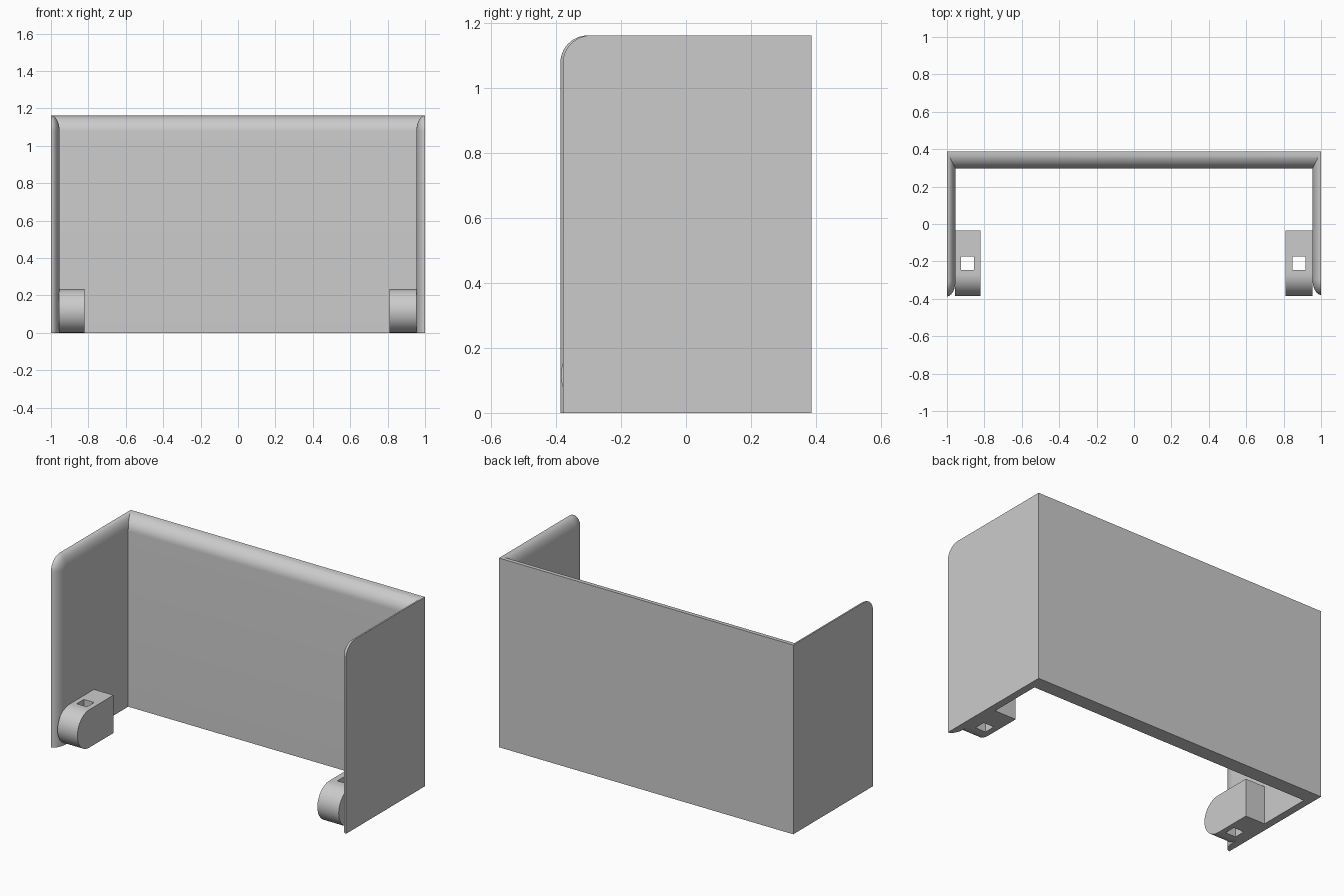
import bpy, bmesh
from math import sin, cos, pi, radians

cube = bpy.data.objects.get("Cube")
if cube:
    bpy.data.objects.remove(cube, do_unlink=True)

grey = bpy.data.materials.new("light_grey")
grey.use_nodes = True
colour = (0.6, 0.6, 0.6, 1)
grey.diffuse_color = colour
grey.node_tree.nodes["Principled BSDF"].inputs["Base Color"].default_value = colour


def finish(name, bm, smooth=True):
    bmesh.ops.remove_doubles(bm, verts=bm.verts, dist=0.0002)
    bmesh.ops.recalc_face_normals(bm, faces=bm.faces)
    mesh = bpy.data.meshes.new(name)
    bm.to_mesh(mesh)
    bm.free()
    mesh.materials.append(grey)
    obj = bpy.data.objects.new(name, mesh)
    bpy.context.collection.objects.link(obj)
    bpy.ops.object.select_all(action='DESELECT')
    obj.select_set(True)
    bpy.context.view_layer.objects.active = obj
    if smooth:
        bpy.ops.object.shade_smooth_by_angle(angle=radians(30))
    return obj


# Three-sided screen: flat outside, quarter-round rim on the inside
HEIGHT, RADIUS, SIDE, BACK, BACK_Y = 1.162, 0.085, 0.046, 0.09, 0.387
FRONT_Y = {-1: -0.387, 1: -0.379}
STEPS = 12


def side_path(s, a):
    """Rim line of one side panel, from front bottom to top back corner."""
    inset = RADIUS * (1 - cos(a))
    x = s * (1 - SIDE * sin(a))
    cy, cz, r = FRONT_Y[s] + RADIUS, HEIGHT - RADIUS, RADIUS - inset
    pts = [(x, FRONT_Y[s] + inset, 0)]
    for i in range(STEPS + 1):
        t = pi / 2 * i / STEPS
        pts.append((x, cy - r * cos(t), cz + r * sin(t)))
    pts.append((x, BACK_Y - BACK * sin(a), HEIGHT - inset))
    return pts


bm = bmesh.new()
angles = [pi / 2 * i / STEPS for i in range(STEPS + 1)]
left = [[bm.verts.new(p) for p in side_path(1, a)] for a in angles]
right = [[bm.verts.new(p) for p in side_path(-1, a)] for a in angles]
rows = [l + r[::-1] for l, r in zip(left, right)]
for lo, hi in zip(rows, rows[1:]):
    for i in range(len(lo) - 1):
        bm.faces.new((lo[i], lo[i + 1], hi[i + 1], hi[i]))

# Outer and inner panel faces, then the underside
corners = []
for k in (0, -1):
    feet = []
    for side in (left, right):
        top = side[k][-1]
        foot = bm.verts.new((top.co.x, top.co.y, 0))
        bm.faces.new(side[k] + [foot])
        feet.append(foot)
    bm.faces.new((left[k][-1], right[k][-1], feet[1], feet[0]))
    corners.append(feet)
outer, inner = corners
for n, side in enumerate((left, right)):
    bm.faces.new([row[0] for row in side] + [inner[n], outer[n]])
bm.faces.new((outer[0], outer[1], inner[1], inner[0]))
finish("screen_panels", bm)


# Mounting lugs: half-round front, square hole straight through
def lug(name, x0, x1):
    r, front, back = 0.1165, -0.385, -0.035
    profile = [(back, 0)]
    for i in range(33):
        t = -pi / 2 - pi * i / 32
        profile.append((front + r + r * cos(t), r + r * sin(t)))
    profile.append((back, 2 * r))
    b = bmesh.new()
    face = b.faces.new([b.verts.new((x0, y, z)) for y, z in profile])
    ext = bmesh.ops.extrude_face_region(b, geom=[face])
    moved = [v for v in ext["geom"] if isinstance(v, bmesh.types.BMVert)]
    bmesh.ops.translate(b, verts=moved, vec=(x1 - x0, 0, 0))
    obj = finish(name, b)

    c = bmesh.new()
    bmesh.ops.create_cube(c, size=1)
    bmesh.ops.scale(c, verts=c.verts, vec=(0.07, 0.07, 1))
    bmesh.ops.translate(c, verts=c.verts, vec=((x0 + x1) / 2, -0.21, 0.1))
    cutter = finish("hole_cutter", c, smooth=False)
    cutter.hide_render = True

    bpy.context.view_layer.objects.active = obj
    mod = obj.modifiers.new("hole", 'BOOLEAN')
    mod.operation = 'DIFFERENCE'
    mod.solver = 'EXACT'
    mod.object = cutter
    # Cut before the smoothing so that the hole edges stay sharp
    bpy.ops.object.modifier_apply(modifier=mod.name)
    bpy.data.objects.remove(cutter, do_unlink=True)
    obj.select_set(True)
    bpy.ops.object.shade_smooth_by_angle(angle=radians(30))


lug("right_lug", -0.957, -0.822)
lug("left_lug", 0.809, 0.954)
